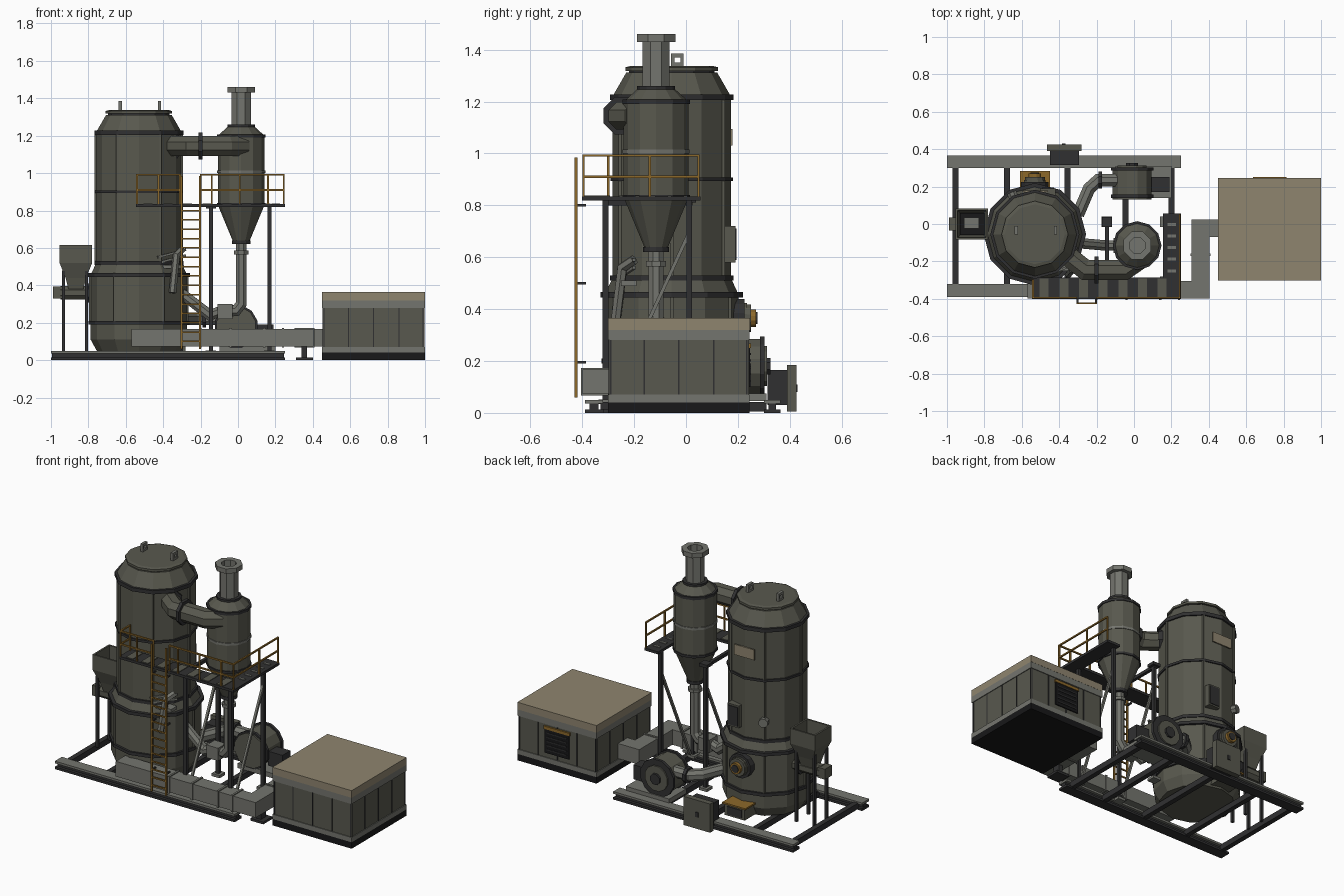
import bpy, bmesh, math
from mathutils import Vector as V

if "Cube" in bpy.data.objects:
    bpy.data.objects.remove(bpy.data.objects["Cube"])


def material(name, r, g, b):
    m = bpy.data.materials.new(name)
    m.diffuse_color = [(c / 255 / 12.92 if c < 11 else ((c / 255 + .055) / 1.055) ** 2.4) for c in (r, g, b)] + [1]
    m.use_nodes = True
    m.node_tree.nodes["Principled BSDF"].inputs["Base Color"].default_value = m.diffuse_color
    return m


BODY = material("olive grey paint", 88, 88, 78)
LIGHT = material("light grey metal", 116, 117, 110)
DARK = material("dark steel", 48, 48, 49)
TAN = material("tan roof", 143, 133, 111)
YEL = material("safety ochre", 140, 104, 42)
BLACK = material("black", 24, 24, 25)


def finish(name, bm, mat):
    bmesh.ops.recalc_face_normals(bm, faces=bm.faces)
    me = bpy.data.meshes.new(name)
    bm.to_mesh(me)
    bm.free()
    me.materials.append(mat)
    ob = bpy.data.objects.new(name, me)
    bpy.context.collection.objects.link(ob)
    return ob


def box(name, x0, x1, y0, y1, z0, z1, mat):
    bm = bmesh.new()
    bmesh.ops.create_cube(bm, size=1)
    for v in bm.verts:
        v.co = ((x0 + x1) / 2 + v.co.x * (x1 - x0), (y0 + y1) / 2 + v.co.y * (y1 - y0), (z0 + z1) / 2 + v.co.z * (z1 - z0))
    return finish(name, bm, mat)


def loft(name, rings, mat, caps=True):
    bm = bmesh.new()
    R = [[bm.verts.new(p) for p in r] for r in rings]
    n = len(R[0])
    for a, b in zip(R, R[1:]):
        for i in range(n):
            bm.faces.new((a[i], a[(i + 1) % n], b[(i + 1) % n], b[i]))
    if caps:
        bm.faces.new(R[0])
        bm.faces.new(R[-1])
    return finish(name, bm, mat)


def lathe(name, c, prof, mat, n=12, phase=0.0):
    ang = [phase + 2 * math.pi * i / n for i in range(n)]
    return loft(name, [[(c[0] + r * math.cos(a), c[1] + r * math.sin(a), z) for a in ang] for r, z in prof], mat)


def tube(name, pts, r, mat, n=8):
    """Mitred sweep of a regular polygon along a path."""
    P = [V(p) for p in pts]
    d = (P[1] - P[0]).normalized()
    u = d.cross(V((0, 0, 1)))
    u = (u if u.length > .01 else V((1, 0, 0))).normalized()
    w = u.cross(d)
    ph = math.pi / n
    ring = [P[0] + r * (math.cos(ph + 2 * math.pi * i / n) * u + math.sin(ph + 2 * math.pi * i / n) * w) for i in range(n)]
    rings = [ring]
    for k in range(1, len(P)):
        d = (P[k] - P[k - 1]).normalized()
        nx = (P[k + 1] - P[k]).normalized() if k + 1 < len(P) else d
        nrm = (d + nx).normalized()
        ring = [v + d * ((P[k] - v).dot(nrm) / d.dot(nrm)) for v in ring]
        rings.append(ring)
    return loft(name, rings, mat)


def bar(name, p, q, w, mat):
    return tube(name, [p, q], w * .7071, mat, 4)


# Skid: two I-beam rails and cross beams
for side, y0, y1 in (("front", -.39, -.32), ("back", .30, .365)):
    box(side + "_rail_top", -1, .25, y0, y1, .036, .05, LIGHT)
    box(side + "_rail_web", -.995, .245, y0 + .018, y1 - .018, .01, .04, DARK)
    box(side + "_rail_foot", -1, .25, y0, y1, 0, .014, DARK)
for x in (-.955, -.68, -.355, -.045, .2):
    box("skid_cross_beam", x - .016, x + .016, -.33, .31, .005, .042, DARK)

# Main vessel: stepped shell, bands, ribs and lid
VC = (-.53, -.055)
lathe("vessel_shell", VC, [(.225, .05), (.258, .11), (.258, .455), (.228, .52), (.228, 1.22), (.175, 1.312)], BODY)
for r, z0, z1 in ((.27, .19, .21), (.274, .445, .465), (.238, .51, .53), (.236, .893, .908), (.238, 1.205, 1.228)):
    lathe("vessel_band", VC, [(r, z0), (r, z1)], DARK)
lathe("lid_gasket", VC, [(.165, 1.308), (.165, 1.322)], DARK)
lathe("vessel_lid", VC, [(.178, 1.318), (.178, 1.332), (.16, 1.337)], BODY)
for i in range(12):
    a = math.pi / 6 * i
    c, s = math.cos(a), math.sin(a)
    for r, z0, z1 in ((.23, .53, .893), (.23, .908, 1.205), (.26, .21, .445)):
        if i % 2 == 0:
            bar("vessel_rib", (VC[0] + r * c, VC[1] + r * s, z0), (VC[0] + r * c, VC[1] + r * s, z1), .012, BODY)
for x in (-.63, -.42):
    for y0, y1, z0, z1 in ((-.057, -.045, 1.33, 1.385), (-.022, -.01, 1.33, 1.385), (-.045, -.022, 1.37, 1.385), (-.045, -.022, 1.33, 1.35)):
        box("lifting_lug", x - .009, x + .009, y0, y1, z0, z1, LIGHT)

# Vessel back fittings: manhole, ash door, plate, boxes
for nm, r, y, m in (("manhole_neck", .06, .235, BODY), ("manhole_flange", .076, .225, DARK), ("manhole_cover", .055, .25, BODY),
                    ("manhole_ring", .035, .27, YEL), ("manhole_glass", .024, .275, DARK)):
    tube(nm, [(-.53, .16, .365), (-.53, y, .365)], r, m, 12)
box("ash_box", -.6, -.46, .14, .275, .06, .13, BODY)
box("ash_box_lid", -.61, -.45, .15, .283, .13, .14, YEL)
box("ash_door", -.58, -.48, .27, .28, .07, .12, DARK)
tube("tan_plate", [(-.53, .14, 1.065), (-.53, .178, 1.065)], .01, BODY, 4)
box("plate", -.60, -.46, .172, .18, 1.03, 1.095, TAN)
box("junction_box", -.5, -.42, .14, .19, .58, .72, BODY)
box("junction_box_door", -.493, -.427, .19, .195, .59, .71, DARK)
tube("sight_port", [(-.63, .11, .645), (-.655, .17, .645)], .028, LIGHT)
box("front_valve_box", -.40, -.29, -.25, -.19, .49, .51, LIGHT)
tube("front_riser", [(-.35, -.27, .36), (-.33, -.245, .56), (-.30, -.2, .59)], .02, LIGHT, 6)
for z in (.54, .57):
    bar("front_valve_bar", (-.43, -.26, z - .02), (-.28, -.2, z + .02), .012, LIGHT)

# Feed hopper with screw conveyor and stand
def rect(hx, hy, z):
    return [(-.867 + sx * hx, sy * hy, z) for sx, sy in ((-1, -1), (1, -1), (1, 1), (-1, 1))]


loft("feed_hopper", [rect(.04, .04, .38), rect(.055, .055, .44), rect(.087, .083, .52), rect(.087, .083, .615),
                     rect(.076, .072, .615), rect(.072, .068, .52), rect(.04, .04, .45)], BODY)
box("hopper_inside", -.93, -.80, -.06, .06, .515, .522, BLACK)
box("hopper_agitator", -.91, -.83, -.025, .035, .522, .545, LIGHT)
tube("feed_screw", [(-.95, 0, .36), (-.74, 0, .36)], .04, BODY)
tube("screw_flange", [(-.81, 0, .36), (-.79, 0, .36)], .055, DARK)
box("screw_motor", -.99, -.94, -.035, .035, .33, .395, BODY)
for x in (-.934, -.81):
    for y in (-.06, .06):
        box("hopper_leg", x - .008, x + .008, y - .008, y + .008, .03, .48, DARK)

# Cyclone with hollow stack and drop leg
CC = (.017, -.115)
lathe("cyclone_body", CC, [(.042, .63), (.125, .83), (.125, 1.2), (.07, 1.25)], BODY)
for r, z0, z1, m in ((.13, .825, .84, DARK), (.129, 1.0, 1.015, LIGHT), (.13, 1.19, 1.207, DARK), (.073, 1.24, 1.26, DARK), (.05, .62, .64, DARK)):
    lathe("cyclone_band", CC, [(r, z0), (r, z1)], m)
lathe("exhaust_stack", CC, [(.056, 1.25), (.056, 1.43), (.08, 1.43), (.08, 1.46), (.045, 1.46), (.045, 1.3)], LIGHT, 8, math.pi / 8)
tube("drop_leg", [(*CC, .63), (*CC, .30), (-.01, -.115, .265), (-.06, -.115, .26)], .031, LIGHT)
lathe("drop_leg_flange", CC, [(.042, .565), (.042, .585)], LIGHT, 8, math.pi / 8)
box("rotary_valve", -.11, -.03, -.155, -.075, .22, .30, LIGHT)
tube("return_pipe", [(-.1, -.115, .26), (-.15, -.115, .24), (-.32, -.1, .37)], .03, LIGHT)

# Crossover duct between vessel and cyclone
tube("crossover_pipe", [(-.42, -.1, 1.145), (-.33, -.19, 1.145), (-.26, -.245, 1.145), (-.05, -.245, 1.145), (.03, -.19, 1.145)], .058, BODY)
tube("crossover_flange", [(-.21, -.245, 1.145), (-.19, -.245, 1.145)], .078, DARK)
tube("vessel_collar", [(-.39, -.13, 1.145), (-.345, -.175, 1.145)], .072, DARK)

# Blower with motor and air pipe to the vessel
tube("blower_casing", [(-.01, .13, .18), (-.01, .30, .18)], .108, BODY, 12)
for y in (.14, .285):
    tube("blower_rim", [(-.01, y, .18), (-.01, y + .018, .18)], .118, DARK, 12)
tube("blower_cover", [(-.01, .30, .18), (-.01, .312, .18)], .08, BODY, 12)
tube("blower_hub", [(-.01, .30, .18), (-.01, .325, .18)], .035, DARK)
box("blower_motor", .09, .19, .17, .25, .10, .19, DARK)
box("blower_foot", -.1, .2, .14, .31, .045, .075, LIGHT)
tube("air_pipe", [(-.05, .235, .22), (-.19, .235, .22), (-.24, .19, .22), (-.3, .05, .22)], .036, LIGHT)
tube("air_pipe_flange", [(-.19, .235, .22), (-.17, .235, .22)], .05, DARK)

# Control cabinet on the back rail
box("cabinet_body", -.45, -.295, .315, .39, .03, .165, DARK)
box("cabinet_door", -.465, -.28, .39, .425, .005, .185, BODY)
box("cabinet_handle", -.385, -.365, .425, .43, .08, .11, DARK)

# Gas duct running along the front and into the enclosure
tube("front_duct", [(-.57, -.352, .12), (.355, -.352, .12), (.355, -.022, .12), (.46, -.022, .12)], .067, LIGHT, 4)
for x in (-.2, -.04, .14, .24):
    tube("duct_flange", [(x - .006, -.352, .12), (x + .006, -.352, .12)], .075, LIGHT, 4)
tube("duct_elbow_flange", [(.355, -.17, .12), (.355, -.158, .12)], .075, LIGHT, 4)
box("duct_stand", .34, .37, -.3, -.25, .01, .09, DARK)
box("duct_stand_foot", .31, .4, -.32, -.23, 0, .015, DARK)

# Enclosure: base, walls, seams and roof
box("enclosure_base", .45, 1, -.3, .245, 0, .04, BLACK)
box("enclosure_sill", .45, 1, -.3, .245, .04, .07, LIGHT)
box("enclosure_walls", .455, .995, -.295, .24, .07, .285, BODY)
box("enclosure_cornice", .45, 1, -.3, .245, .28, .32, LIGHT)
box("enclosure_roof", .449, 1, -.301, .246, .32, .365, TAN)
for t in (.01, .25, .5, .75, .99):
    x, y = .455 + .54 * t, -.295 + .535 * t
    box("wall_seam", x - .003, x + .003, -.298, .243, .07, .28, DARK)
    box("wall_seam", .452, .998, y - .003, y + .003, .07, .28, DARK)
box("enclosure_vent", .64, .81, .24, .247, .1, .25, BLACK)
box("vent_header", .635, .815, .24, .251, .25, .268, YEL)
for i in range(5):
    box("vent_slat", .655, .795, .24, .25, .12 + i * .026, .127 + i * .026, DARK)

# Access platform with plated deck
box("deck_front", -.545, .25, -.4, -.285, .818, .834, DARK)
box("deck_side", .155, .25, -.29, .055, .818, .834, DARK)
for i in range(7):
    x = -.48 + i * .105
    box("deck_plate", x - .024, x + .024, -.392, -.292, .832, .838, BODY)
for i in range(5):
    y = -.25 + i * .062
    box("deck_side_plate", .18, .225, y - .008, y + .008, .832, .838, LIGHT)

# Platform posts and braces
for x in (-.145, .168):
    for y in (-.31, .012):
        box("platform_post", x - .011, x + .011, y - .011, y + .011, .04, .825, DARK)
        box("post_foot", x - .028, x + .028, y - .028, y + .028, .035, .052, LIGHT)
    bar("platform_brace", (x, -.28, .06), (x, .01, .69), .014, LIGHT)
box("deck_bearer", -.155, -.135, -.3, .025, .80, .82, DARK)
box("post_head", -.172, -.118, -.015, .038, .81, .83, DARK)

# Handrails
def handrail(pts, posts):
    for z in (.91, .992):
        for p, q in zip(pts, pts[1:]):
            bar("handrail", (*p, z), (*q, z), .009, YEL)
    for p in posts:
        bar("handrail_post", (*p, .83), (*p, .995), .009, YEL)


handrail([(-.54, -.3), (-.54, -.395), (-.31, -.395)], [(-.54, -.3), (-.54, -.395), (-.425, -.395), (-.31, -.395)])
handrail([(-.2, -.395), (.245, -.395), (.245, .048)],
         [(-.2, -.395), (-.14, -.395), (.01, -.395), (.16, -.395), (.245, -.395), (.245, -.14), (.245, .048)])

# Ladder
for x in (-.303, -.203):
    bar("ladder_stile", (x, -.424, .06), (x, -.424, .985), .01, YEL)
    for z in (.195, .5, .8):
        bar("ladder_bracket", (x, -.424, z), (x, -.385, z), .01, DARK)
for i in range(15):
    bar("ladder_rung", (-.303, -.424, .1 + i * .05), (-.203, -.424, .1 + i * .05), .008, YEL)
